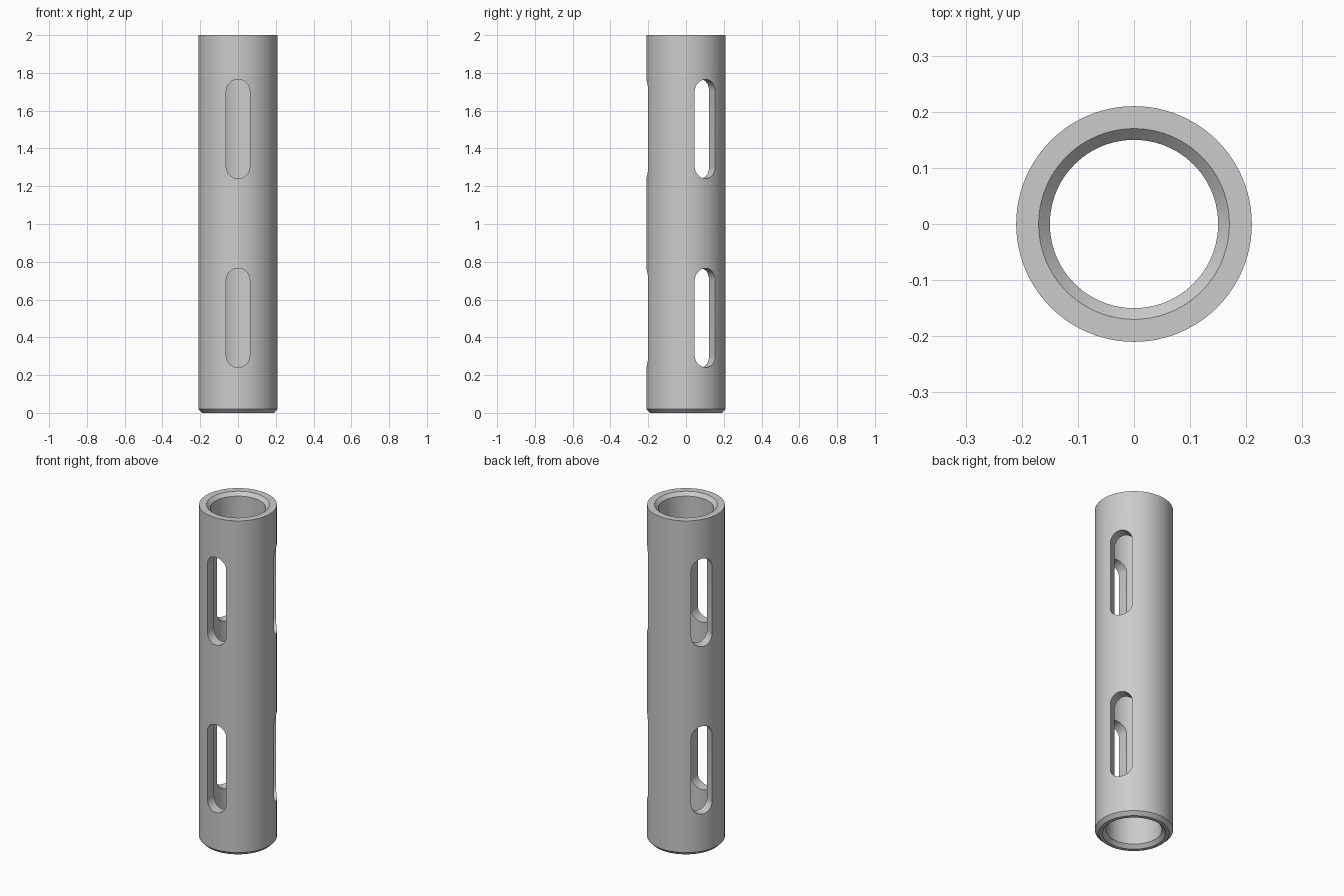
import bpy, bmesh, math
from mathutils import Matrix, Vector

cube = bpy.data.objects.get("Cube")
if cube:
    bpy.data.objects.remove(cube, do_unlink=True)

OUTER, BORE, HEIGHT, CHAMFER = 0.21, 0.15, 2.0, 0.02
SEGMENTS = 96
SLOT_RADIUS, SLOT_HALF = 0.0625, 0.2

grey = bpy.data.materials.new("plain grey")
grey.use_nodes = True
colour = (0.6, 0.6, 0.6, 1)
grey.diffuse_color = colour
grey.node_tree.nodes["Principled BSDF"].inputs["Base Color"].default_value = colour


def make_object(name, bm):
    bmesh.ops.recalc_face_normals(bm, faces=bm.faces)
    mesh = bpy.data.meshes.new(name)
    bm.to_mesh(mesh)
    bm.free()
    obj = bpy.data.objects.new(name, mesh)
    bpy.context.collection.objects.link(obj)
    mesh.materials.append(grey)
    return obj


# Tube: closed wall section spun around z, with chamfered rims
profile = [(OUTER - CHAMFER, 0), (OUTER, CHAMFER), (OUTER, HEIGHT),
           (BORE + CHAMFER, HEIGHT), (BORE, HEIGHT - CHAMFER),
           (BORE, CHAMFER), (BORE + CHAMFER, 0)]
bm = bmesh.new()
verts = [bm.verts.new((r, 0, z)) for r, z in profile]
edges = [bm.edges.new((v, verts[i - 1])) for i, v in enumerate(verts)]
bmesh.ops.spin(bm, geom=verts + edges, cent=(0, 0, 0), axis=(0, 0, 1),
               angle=math.tau, steps=SEGMENTS, use_duplicate=False)
bmesh.ops.remove_doubles(bm, verts=bm.verts, dist=1e-5)
tube = make_object("slotted_tube", bm)


# Slot cutters: round-ended prisms, three around the tube at two heights
def add_slot(bm, angle, z):
    outline = []
    for end in (1, -1):
        for i in range(17):
            a = math.pi * i / 16
            outline.append(Vector((0.05, end * SLOT_RADIUS * math.cos(a),
                                   end * (SLOT_HALF + SLOT_RADIUS * math.sin(a)))))
    place = Matrix.Translation((0, 0, z)) @ Matrix.Rotation(math.radians(angle), 4, "Z")
    face = bm.faces.new([bm.verts.new(place @ p) for p in outline])
    out = bmesh.ops.extrude_face_region(bm, geom=[face])
    moved = [g for g in out["geom"] if isinstance(g, bmesh.types.BMVert)]
    bmesh.ops.translate(bm, verts=moved, vec=place.to_3x3() @ Vector((0.25, 0, 0)))


bm = bmesh.new()
for z in (0.503, 1.503):
    for angle in (-90, 30, 150):
        add_slot(bm, angle, z)
cutter = make_object("slot_cutter", bm)

# Cut the slots, then drop the cutter
cut = tube.modifiers.new("slots", "BOOLEAN")
cut.operation = "DIFFERENCE"
cut.solver = "EXACT"
cut.object = cutter
bpy.ops.object.select_all(action="DESELECT")
bpy.context.view_layer.objects.active = tube
tube.select_set(True)
bpy.ops.object.modifier_apply(modifier=cut.name)
bpy.data.objects.remove(cutter, do_unlink=True)
bpy.ops.object.shade_smooth_by_angle(angle=math.radians(30))
